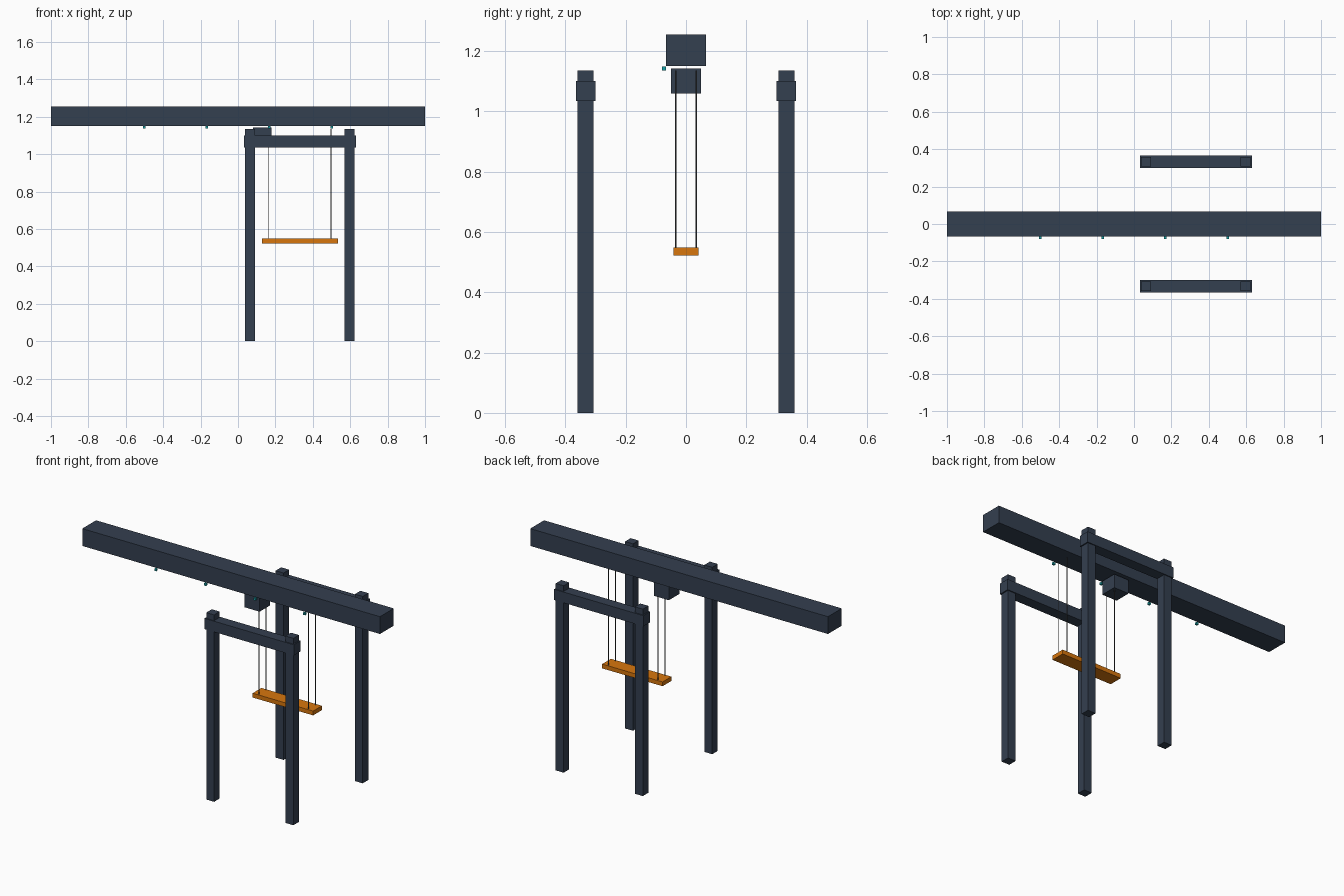
import bpy

cube = bpy.data.objects.get("Cube")
if cube:
    bpy.data.objects.remove(cube, do_unlink=True)


def material(name, rgb):
    mat = bpy.data.materials.new(name)
    mat.use_nodes = True
    mat.diffuse_color = (*rgb, 1)
    mat.node_tree.nodes["Principled BSDF"].inputs["Base Color"].default_value = (*rgb, 1)
    return mat


steel = material("slate steel", (0.034, 0.05, 0.08))
orange = material("safety orange", (0.68, 0.18, 0.004))
teal = material("teal light", (0.01, 0.36, 0.4))
cable_grey = material("cable grey", (0.08, 0.085, 0.09))


def box(name, x, y, z, mat):
    """Box spanning the given (low, high) range on each axis."""
    spans = (x, y, z)
    bpy.ops.mesh.primitive_cube_add(size=1, location=[(a + b) / 2 for a, b in spans])
    obj = bpy.context.object
    obj.name = name
    obj.scale = [b - a for a, b in spans]
    bpy.ops.object.transform_apply(location=False, rotation=False, scale=True)
    obj.data.materials.append(mat)
    return obj


def around(c, half):
    return (c - half, c + half)


# Overhead rail and the trolley block under it
box("overhead_beam", (-1, 1), around(0, 0.066), (1.15, 1.255), steel)
box("trolley_block", around(0.13, 0.05), around(0, 0.05), (1.06, 1.143), steel)

# Front and back portal frames
for side, y in (("front", -0.333), ("back", 0.333)):
    for end, x in (("right", 0.065), ("left", 0.597)):
        box(f"{side}_{end}_leg", around(x, 0.0265), around(y, 0.0265), (0, 1.135), steel)
    box(f"{side}_crossbar", around(0.331, 0.3), around(y, 0.0325), (1.035, 1.1), steel)

# Hanging platform with four cables
box("platform", around(0.331, 0.203), around(0, 0.042), (0.522, 0.548), orange)
bottom, top = 0.545, 1.135
for x in (0.165, 0.497):
    for y in (-0.034, 0.034):
        bpy.ops.mesh.primitive_cylinder_add(
            vertices=8, radius=0.002, depth=top - bottom, location=(x, y, (top + bottom) / 2))
        cable = bpy.context.object
        cable.name = "cable"
        cable.data.materials.append(cable_grey)

# Marker lights along the front lower edge of the beam
for i in range(4):
    box("marker_light", around(-0.5 + i / 3, 0.0066), around(-0.073, 0.0066),
        around(1.143, 0.0066), teal)
